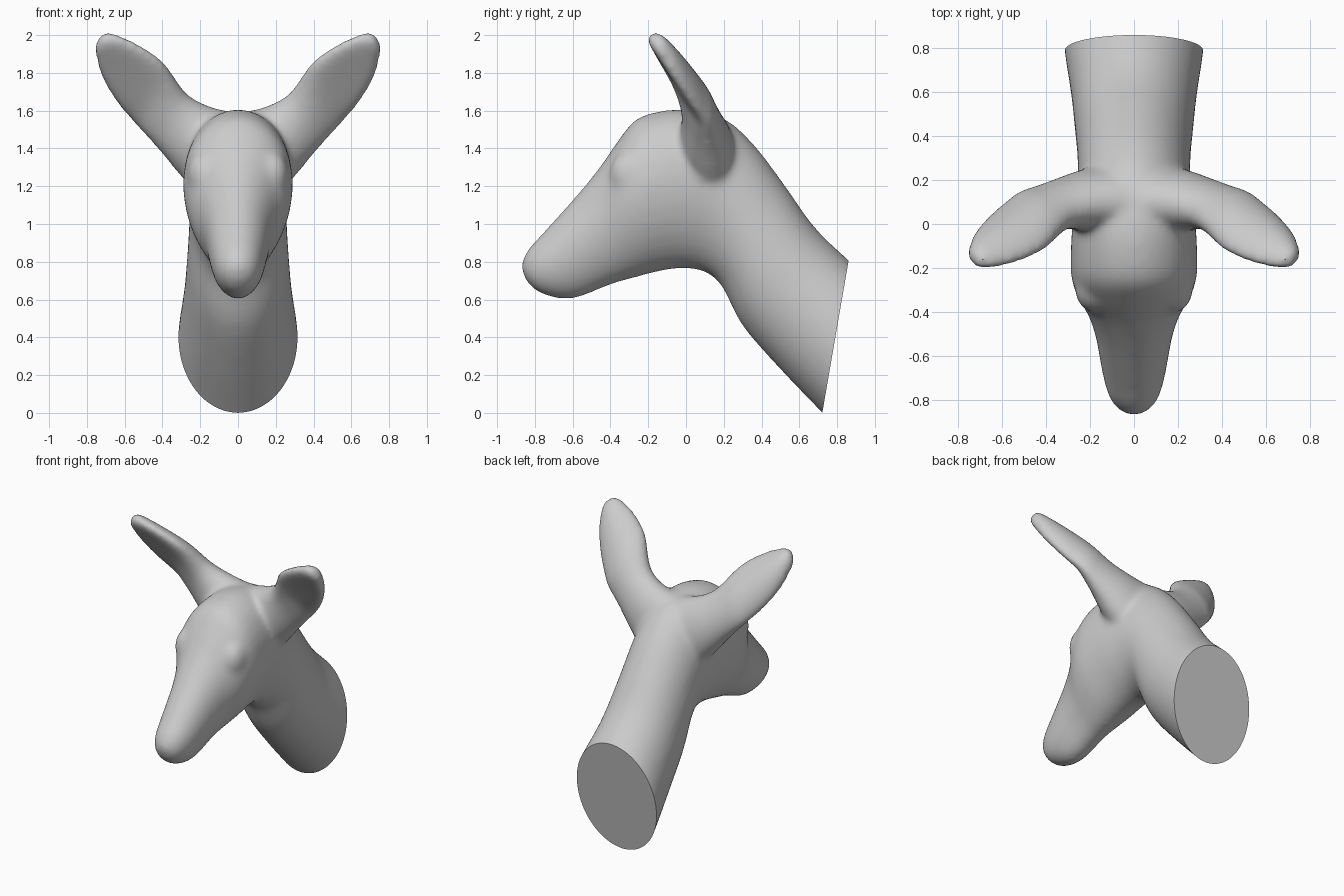
import bpy, bmesh, math
from mathutils import Vector

if "Cube" in bpy.data.objects:
    bpy.data.objects.remove(bpy.data.objects["Cube"])

RING = 32


def loft(bm, rings):
    """Skin a list of closed rings and cap both ends."""
    loops = [[bm.verts.new(p) for p in r] for r in rings]
    n = len(loops[0])
    for a, b in zip(loops, loops[1:]):
        for i in range(n):
            j = (i + 1) % n
            bm.faces.new((a[i], a[j], b[j], b[i]))
    bm.faces.new(loops[0])
    bm.faces.new(loops[-1])


def spline(rows, steps=4):
    """Catmull-Rom interpolation through rows of numbers."""
    out = []
    for i in range(len(rows) - 1):
        p0, p1 = rows[max(i - 1, 0)], rows[i]
        p2, p3 = rows[i + 1], rows[min(i + 2, len(rows) - 1)]
        for s in range(steps):
            t = s / steps
            out.append([0.5 * (2 * b + (c - a) * t + (2 * a - 5 * b + 4 * c - d) * t * t
                               + (3 * b - a - 3 * c + d) * t ** 3)
                        for a, b, c, d in zip(p0, p1, p2, p3)])
    out.append(list(rows[-1]))
    return out


# Neck and head: top y, top z, bottom y, bottom z, half width, egg shape
BODY = [
    (1.04, 0.65, 0.94, -0.23, 0.335, 0.0),
    (0.86, 0.81, 0.72, 0.0, 0.317, 0.0),
    (0.68, 0.985, 0.50, 0.23, 0.287, 0.0),
    (0.52, 1.21, 0.30, 0.46, 0.268, 0.0),
    (0.36, 1.42, 0.19, 0.67, 0.257, 0.02),
    (0.20, 1.56, 0.10, 0.745, 0.262, 0.06),
    (0.00, 1.605, 0.00, 0.765, 0.28, 0.10),
    (-0.15, 1.595, -0.10, 0.757, 0.287, 0.11),
    (-0.27, 1.55, -0.20, 0.735, 0.285, 0.12),
    (-0.36, 1.44, -0.29, 0.71, 0.255, 0.15),
    (-0.45, 1.31, -0.38, 0.685, 0.205, 0.12),
    (-0.55, 1.185, -0.47, 0.65, 0.174, 0.10),
    (-0.66, 1.06, -0.55, 0.617, 0.156, 0.10),
    (-0.76, 0.95, -0.63, 0.602, 0.138, 0.10),
    (-0.825, 0.88, -0.72, 0.615, 0.116, 0.08),
    (-0.862, 0.82, -0.80, 0.65, 0.08, 0.0),
    (-0.873, 0.78, -0.855, 0.71, 0.03, 0.0),
]


def body_ring(row):
    ty, tz, by, bz, w, egg = row
    top, bot = Vector((0, ty, tz)), Vector((0, by, bz))
    mid, half = (top + bot) / 2, (top - bot) / 2
    ring = []
    for i in range(RING):
        a = 2 * math.pi * i / RING
        x = w * math.sin(a) * (1 + egg * math.cos(a))
        ring.append(mid + half * math.cos(a) + Vector((x, 0, 0)))
    return ring


# Ear: upper x, upper z, lower x, lower z, half thickness, cup depth
EAR = [
    (0.02, 1.59, 0.16, 1.10, 0.155, 0.0),
    (0.17, 1.63, 0.30, 1.25, 0.135, 0.0),
    (0.28, 1.70, 0.43, 1.41, 0.10, 0.01),
    (0.39, 1.86, 0.56, 1.555, 0.074, 0.03),
    (0.52, 1.955, 0.66, 1.675, 0.062, 0.035),
    (0.62, 1.998, 0.73, 1.80, 0.054, 0.025),
    (0.68, 2.013, 0.755, 1.90, 0.047, 0.01),
    (0.72, 2.003, 0.757, 1.95, 0.035, 0.0),
]


def ear_y(z):
    return min(0.025 - 0.68 * (z - 1.7), 0.14)


def ear_rings(side):
    rows = spline(EAR)
    ups = [Vector((r[0], ear_y(r[1]), r[1])) for r in rows]
    lows = [Vector((r[2], ear_y(r[3]), r[3])) for r in rows]
    mids = [(u + l) / 2 for u, l in zip(ups, lows)]
    rings = []
    for k, r in enumerate(rows):
        axis = mids[min(k + 1, len(rows) - 1)] - mids[max(k - 1, 0)]
        half = (ups[k] - lows[k]) / 2
        back = half.cross(axis).normalized()
        if back.y < 0:
            back = -back
        ring = []
        for i in range(RING):
            a = 2 * math.pi * i / RING
            d = r[4] * math.sin(a) + r[5] * (math.sin(a) ** 2 - 0.6)
            p = mids[k] + half * math.cos(a) + back * d
            ring.append(Vector((p.x * side, p.y, p.z)))
        rings.append(ring)
    return rings


bm = bmesh.new()
loft(bm, [body_ring(r) for r in spline(BODY)])
for side in (-1, 1):
    loft(bm, ear_rings(side))
    # Low brow bulge over each eye
    res = bmesh.ops.create_icosphere(bm, subdivisions=3, radius=0.1)
    for v in res["verts"]:
        v.co = Vector((v.co.x * 0.9 + side * 0.18, v.co.y * 1.1 - 0.295,
                       v.co.z * 1.3 + 1.26))
bmesh.ops.recalc_face_normals(bm, faces=bm.faces[:])
mesh = bpy.data.meshes.new("deer_head")
bm.to_mesh(mesh)
bm.free()
head = bpy.data.objects.new("deer_head", mesh)
bpy.context.collection.objects.link(head)
bpy.context.view_layer.objects.active = head
head.select_set(True)

# Blend the parts into one skin
remesh = head.modifiers.new("Blend", 'REMESH')
remesh.mode = 'VOXEL'
remesh.voxel_size = 0.016
smooth = head.modifiers.new("Soften", 'SMOOTH')
smooth.factor = 0.5
smooth.iterations = 22
for name in ("Blend", "Soften"):
    bpy.ops.object.modifier_apply(modifier=name)

# Flat slanted cut at the base of the neck
bm = bmesh.new()
bm.from_mesh(head.data)
bmesh.ops.bisect_plane(bm, geom=bm.verts[:] + bm.edges[:] + bm.faces[:],
                       plane_co=(0, 0.722, 0.003), plane_no=(0, 0.81, -0.14),
                       clear_outer=True)
bmesh.ops.holes_fill(bm, edges=[e for e in bm.edges if e.is_boundary], sides=0)
bmesh.ops.recalc_face_normals(bm, faces=bm.faces[:])
bm.to_mesh(head.data)
bm.free()
bpy.ops.object.shade_smooth_by_angle(angle=math.radians(40))
